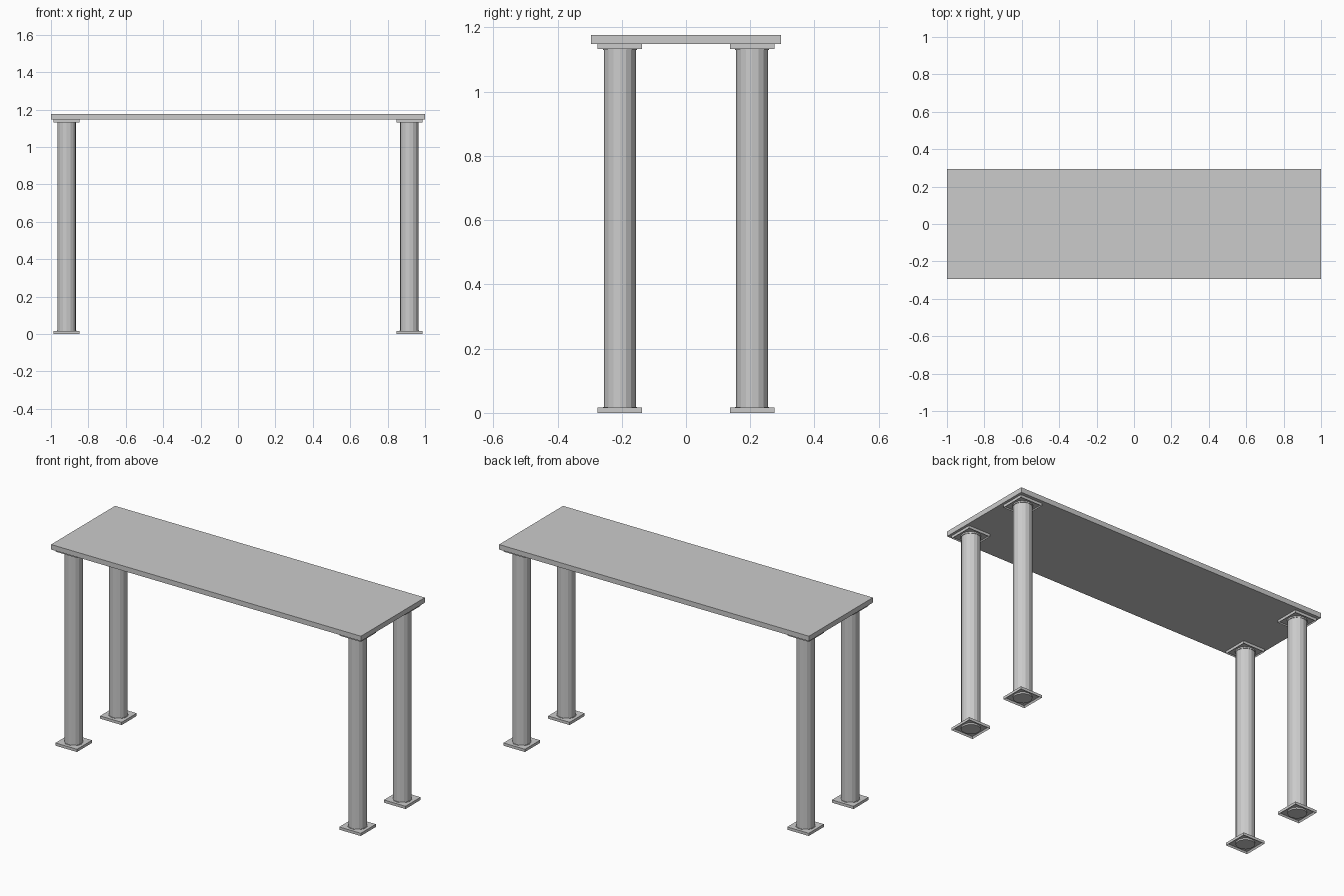
import bpy, bmesh, math
from mathutils import Matrix

cube = bpy.data.objects.get("Cube")
if cube:
    bpy.data.objects.remove(cube, do_unlink=True)

grey = bpy.data.materials.new("plain grey")
grey.use_nodes = True
colour = (0.6, 0.6, 0.6, 1)
grey.diffuse_color = colour
grey.node_tree.nodes["Principled BSDF"].inputs["Base Color"].default_value = colour

LEG_X, LEG_Y = 0.916, 0.206
FOOT_H, PLATE_LOW, TOP_LOW, TOP = 0.016, 1.132, 1.148, 1.177


def finish(bm, name):
    bmesh.ops.recalc_face_normals(bm, faces=bm.faces)
    mesh = bpy.data.meshes.new(name)
    bm.to_mesh(mesh)
    bm.free()
    mesh.materials.append(grey)
    obj = bpy.data.objects.new(name, mesh)
    bpy.context.collection.objects.link(obj)
    return obj


def slab(name, x, y, sx, sy, z0, z1, recess=0):
    """Box; with a recess, its underside is hollowed out."""
    bm = bmesh.new()
    m = Matrix.Translation((x, y, (z0 + z1) / 2)) @ Matrix.Diagonal((sx, sy, z1 - z0, 1))
    bmesh.ops.create_cube(bm, size=1, matrix=m)
    if recess:
        bmesh.ops.recalc_face_normals(bm, faces=bm.faces)
        under = min(bm.faces, key=lambda f: f.calc_center_median().z)
        bmesh.ops.inset_region(bm, faces=[under], thickness=0.008)
        bmesh.ops.translate(bm, verts=under.verts, vec=(0, 0, recess))
    return finish(bm, name)


def tube(name, x, y, r, z0, z1, sides=16):
    bm = bmesh.new()
    bmesh.ops.create_cone(bm, cap_ends=True, segments=sides, radius1=r, radius2=r,
                          depth=z1 - z0,
                          matrix=Matrix.Translation((x, y, (z0 + z1) / 2)))
    return finish(bm, name)


# Table top
slab("table_top", 0, 0, 2.0, 0.59, TOP_LOW, TOP)

# Four legs, each with a hollow foot, a mounting plate and thin end collars
for sx, side in ((1, "left"), (-1, "right")):
    for sy, end in ((-1, "front"), (1, "back")):
        x, y, tag = sx * LEG_X, sy * LEG_Y, f"{end}_{side}"
        tube(f"leg_{tag}", x, y, 0.05, 0.001, TOP_LOW - 0.001)
        slab(f"foot_{tag}", x, y, 0.139, 0.139, 0, FOOT_H, recess=0.01)
        slab(f"mounting_plate_{tag}", x, y, 0.139, 0.139, PLATE_LOW, TOP_LOW, recess=0.006)
        tube(f"lower_collar_{tag}", x, y, 0.053, FOOT_H - 0.002, FOOT_H + 0.002)
        tube(f"upper_collar_{tag}", x, y, 0.053, PLATE_LOW - 0.002, PLATE_LOW + 0.008)
